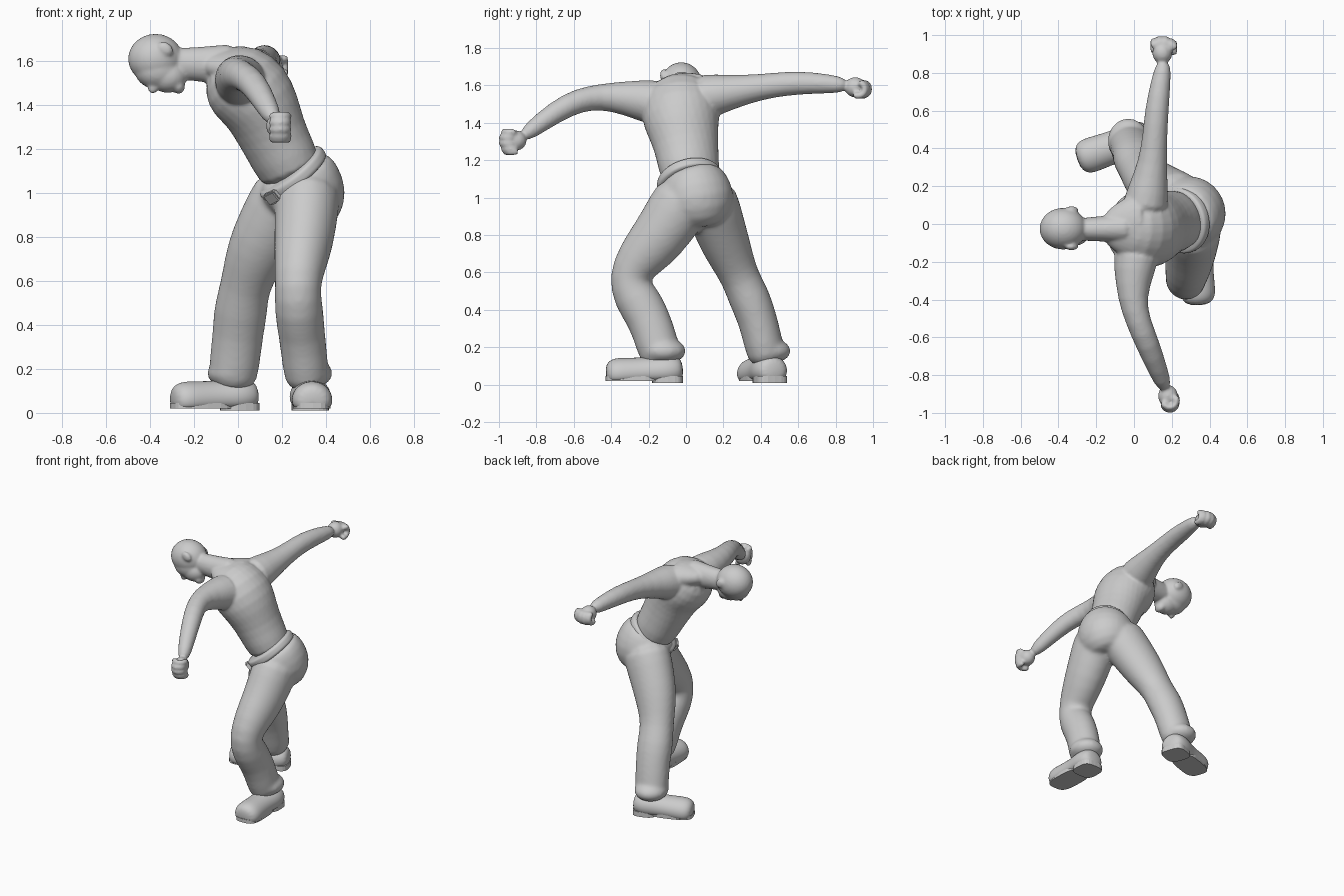
import bpy, bmesh, math
from mathutils import Vector, Matrix

cube = bpy.data.objects.get("Cube")
if cube:
    bpy.data.objects.remove(cube, do_unlink=True)

grey = bpy.data.materials.new("plain_grey")
grey.use_nodes = True
TONE = (0.6, 0.6, 0.6, 1)
grey.diffuse_color = TONE
grey.node_tree.nodes["Principled BSDF"].inputs["Base Color"].default_value = TONE


def smooth_path(joints, count):
    """Points spaced along a smooth curve through the joints."""
    joints = [Vector(joint) for joint in joints]
    last = len(joints) - 1
    slopes = [(joints[min(i + 1, last)] - joints[max(i - 1, 0)]) / 2 for i in range(last + 1)]
    points = []
    for step in range(count):
        place = last * step / (count - 1)
        i = min(int(place), last - 1)
        t = place - i
        start, end = joints[i], joints[i + 1]
        ease = t * t * (3 - 2 * t)
        points.append(start.lerp(end, ease) + slopes[i] * t * (1 - t) ** 2
                      - slopes[i + 1] * t * t * (1 - t))
    return points


def limb(bm, joints, radii, wide, wide_end=None, depth=1, floor=0, sides=14):
    """Skin oval rings of the given radii along a smooth path."""
    points = smooth_path(joints, len(radii))
    last = len(points) - 1
    first_wide, last_wide = Vector(wide), Vector(wide_end or wide)
    rings = []
    for i, (point, radius) in enumerate(zip(points, radii)):
        along = (points[min(i + 1, last)] - points[max(i - 1, 0)]).normalized()
        across = first_wide.lerp(last_wide, i / last)
        across = (across - along * across.dot(along)).normalized()
        front = along.cross(across) * depth
        ring = []
        for k in range(sides):
            angle = math.tau * k / sides
            spot = point + radius * (across * math.cos(angle) + front * math.sin(angle))
            spot.z = max(spot.z, floor)
            ring.append(bm.verts.new(spot))
        rings.append(ring)
    for ring, following in zip(rings, rings[1:]):
        for k in range(sides):
            n = (k + 1) % sides
            bm.faces.new((ring[k], ring[n], following[n], following[k]))
    bm.faces.new(rings[0][::-1])
    bm.faces.new(rings[-1])


def ball(bm, centre, size, lean=0):
    matrix = (Matrix.Translation(centre) @ Matrix.Rotation(lean, 4, "Y")
              @ Matrix.Diagonal((*size, 1)))
    bmesh.ops.create_uvsphere(bm, u_segments=16, v_segments=10, radius=1, matrix=matrix)


def fist(bm, centre, forward, curl, across):
    """A palm, four curled fingers and a thumb."""
    centre, forward, curl, across = map(Vector, (centre, forward, curl, across))
    ball(bm, centre - forward * .04 - curl * .01, (.055, .06, .055))
    for finger in (-2, -1.5, -.5, .5, 1.5):
        # Outer fingers sit back a little, so the knuckles form an arch
        knuckle = centre + across * finger * .03 - forward * .006 * finger ** 2
        arc = []
        for step in range(6):
            angle = step * .8
            arc.append(knuckle + (forward * math.sin(angle) - curl * math.cos(angle)) * .04)
        limb(bm, arc, [.021] * len(arc), across, sides=8)


def finish(bm, name, voxel=None, rounding=0, softness=3):
    bmesh.ops.recalc_face_normals(bm, faces=bm.faces)
    mesh = bpy.data.meshes.new(name)
    bm.to_mesh(mesh)
    bm.free()
    part = bpy.data.objects.new(name, mesh)
    bpy.context.collection.objects.link(part)
    mesh.materials.append(grey)
    if rounding:
        mesh.shade_smooth()
        subdivide = part.modifiers.new("rounding", "SUBSURF")
        subdivide.levels = subdivide.render_levels = rounding
    if voxel:
        blend = part.modifiers.new("blend", "REMESH")
        blend.mode = "VOXEL"
        blend.voxel_size = voxel
        blend.use_smooth_shade = True
        soften = part.modifiers.new("soften", "SMOOTH")
        soften.iterations = softness


# Upper body: torso, neck, arms and head blended into one skin
HIP_LINE = (.55, -.8, 0)
SHOULDER_LINE = (-.25, -1, -.1)
bm = bmesh.new()
limb(bm, [(.26, .03, 1.06), (.15, 0, 1.28), (.07, -.03, 1.45), (-.1, -.02, 1.59)],
     (.16, .17, .18, .2, .22, .21, .11), HIP_LINE, SHOULDER_LINE, depth=.9)
limb(bm, [(.06, -.02, 1.56), (-.17, -.02, 1.59)], (.2, .19, .13, .07), SHOULDER_LINE, depth=.55)
limb(bm, [(0, -.02, 1.58), (-.32, -.03, 1.59)], (.11, .09, .075, .075), (0, 0, 1), depth=.85)

# Arms: the near one bent and lowered, the far one stretched out
ARM = (.14, .11, .078, .067, .065, .054, .04)
limb(bm, [(.02, -.12, 1.5), (-.01, -.4, 1.54), (.07, -.63, 1.5), (.17, -.88, 1.32)], ARM, (0, 0, 1))
limb(bm, [(.05, .05, 1.53), (.1, .33, 1.58), (.12, .6, 1.615), (.16, .87, 1.6)], ARM, (0, 0, 1))
fist(bm, (.19, -.95, 1.305), (0, -1, 0), (1, 0, 0), (0, 0, 1))
fist(bm, (.15, .945, 1.58), (0, 1, 0), (0, 0, -1), (-1, 0, 0))

# Skull, face, jaw, nose, chin and ears
ball(bm, (-.375, -.025, 1.61), (.13, .115, .115))
ball(bm, (-.365, -.04, 1.56), (.11, .09, .09))
ball(bm, (-.32, -.045, 1.53), (.09, .075, .075))
ball(bm, (-.385, -.07, 1.48), (.025, .02, .03), .4)
ball(bm, (-.27, -.05, 1.485), (.03, .045, .035))
for y, z in ((-.12, 1.655), (.075, 1.62)):
    ball(bm, (-.33, y, z), (.04, .02, .03), .6)
finish(bm, "upper_body", voxel=.009, rounding=1, softness=5)

# Trousers: pelvis, two baggy legs and gathered cuffs
LEG = (.16, .15, .14, .122, .104, .116, .108, .108, .1)
bm = bmesh.new()
limb(bm, [(.25, .02, 1.13), (.3, .06, 1), (.26, .07, .86)], (.165, .19, .21, .19, .12), HIP_LINE)
limb(bm, [(.32, .02, 1.04), (.3, -.15, .78), (.27, -.31, .57), (.29, -.2, .36), (.32, -.12, .1)],
     LEG, (1, 0, 0), depth=1.1)
limb(bm, [(.26, .11, 1.04), (.11, .2, .78), (.03, .29, .57), (0, .38, .36), (-.03, .44, .1)],
     LEG, (0, 1, 0), depth=1.1)
for x, y in ((.32, -.12), (-.03, .44)):
    ball(bm, (x, y, .18), (.115, .125, .07))
finish(bm, "trousers", voxel=.012, rounding=1, softness=12)

# Belt band with a buckle on the front
axis = Vector((-.6, -.2, .75)).normalized()
waist = Vector((.25, .02, 1.085))
bm = bmesh.new()
limb(bm, [waist - axis * .035, waist + axis * .035], (.16, .18, .18, .18, .16), HIP_LINE, sides=20)
finish(bm, "belt", rounding=2)
outward = Vector((-.5, -.6, -.5))
outward = (outward - axis * outward.dot(axis)).normalized()
frame = Matrix((axis.cross(outward), outward, axis)).transposed().to_4x4()
bm = bmesh.new()
bmesh.ops.create_cube(bm, size=1, matrix=Matrix.Translation(waist + outward * .18) @ frame
                      @ Matrix.Diagonal((.08, .03, .06, 1)))
bmesh.ops.bevel(bm, geom=bm.edges[:], offset=.007, segments=2, affect="EDGES")
finish(bm, "buckle")


# Boots: rounded uppers on flat soles with a raised heel
def rounded_power(value):
    return math.copysign(abs(value) ** .6, value)


def boot(name, heel, toe):
    heel, toe = Vector(heel), Vector(toe)
    length = toe - heel
    side = Vector((-length.y, length.x, 0)).normalized()
    up = Vector((0, 0, 1))
    bm = bmesh.new()
    limb(bm, [heel + up * .07, toe + up * .045], (.06, .09, .1, .09, .09, .095, .095, .06),
         side, depth=.9, floor=.02)
    finish(bm, name + "_upper", rounding=2)
    bm = bmesh.new()
    for middle, half, lift in ((.2, .2, 0), (.65, .35, .01)):
        ring = []
        for k in range(24):
            angle = math.tau * k / 24
            spot = heel + length * (middle + half * rounded_power(math.cos(angle)))
            spot += side * .085 * rounded_power(math.sin(angle)) + up * lift
            ring.append(bm.verts.new(spot))
        base = bm.faces.new(ring)
        grown = bmesh.ops.extrude_face_region(bm, geom=[base])["geom"]
        top = [item for item in grown if isinstance(item, bmesh.types.BMVert)]
        bmesh.ops.translate(bm, vec=up * (.035 - lift), verts=top)
    finish(bm, name + "_sole")


boot("near_boot", (.325, -.015, .01), (.34, -.43, .01))
boot("far_boot", (.085, .475, .01), (-.3, .34, .01))
